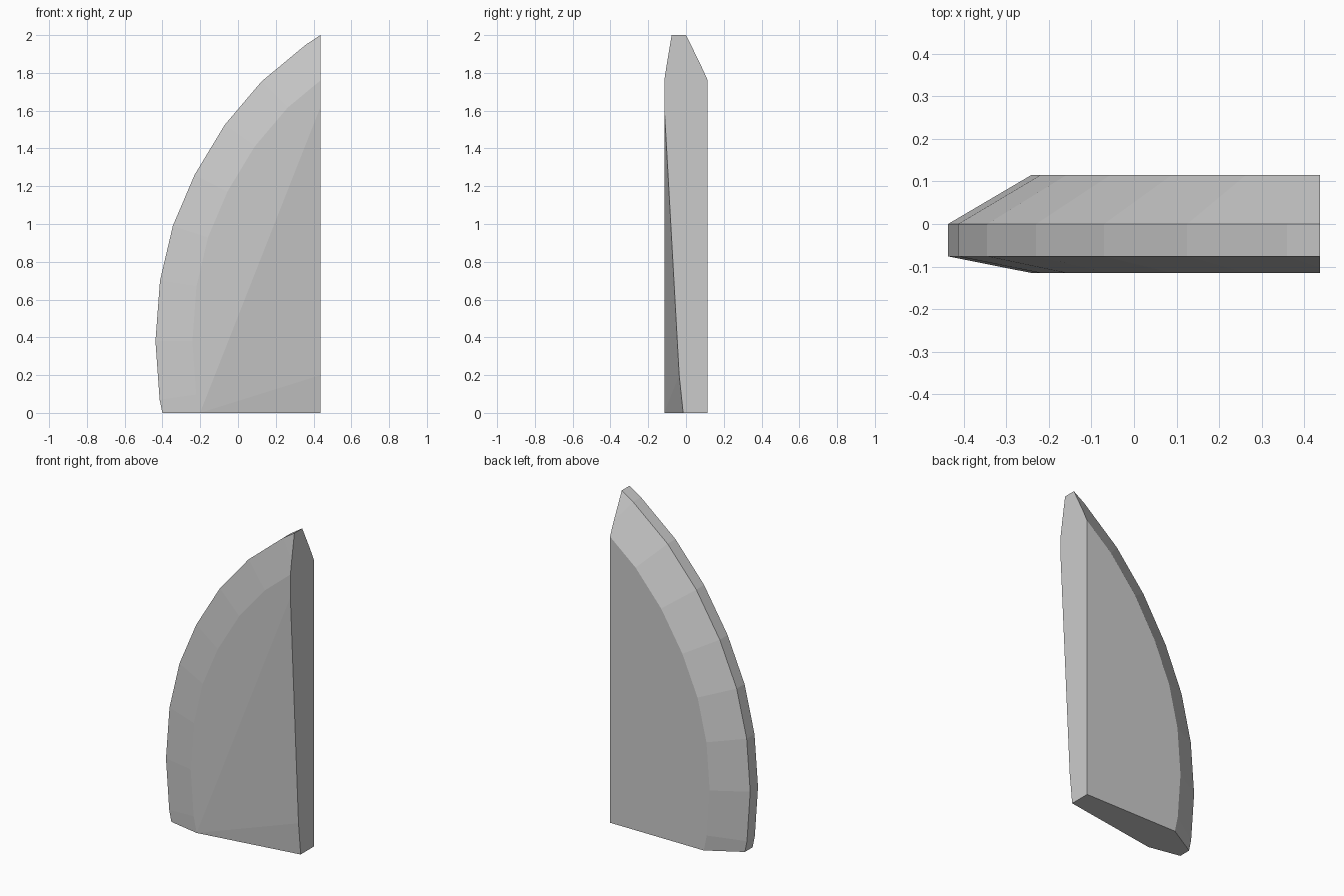
import bpy, bmesh
from mathutils import Vector

if "Cube" in bpy.data.objects:
    bpy.data.objects.remove(bpy.data.objects["Cube"])

SIDE = 0.437      # x of the flat side
BEVEL = 0.195     # width of the sloped border

# curved outline (x, z), running a little past the two straight cuts
outline = [(-0.35, -0.24), (-0.415, 0.07), (-0.437, 0.38), (-0.413, 0.70),
           (-0.345, 0.99), (-0.23, 1.26), (-0.07, 1.525), (0.125, 1.755),
           (0.36, 1.95), (0.62, 2.12)]


def inset(pts, d):
    """Mitred parallel copy of an open path, moved to its right."""
    pts = [Vector(p) for p in pts]
    dirs = [(b - a).normalized() for a, b in zip(pts, pts[1:])]
    norms = [Vector((t.y, -t.x)) for t in dirs]
    norms = [norms[0]] + norms + [norms[-1]]
    return [p + (m + n) * d / (1 + m.dot(n))
            for p, m, n in zip(pts, norms, norms[1:])]


def hull(points):
    bm = bmesh.new()
    for p in points:
        bm.verts.new(p)
    res = bmesh.ops.convex_hull(bm, input=bm.verts[:])
    loose = [v for v in bm.verts if not v.link_faces]
    bmesh.ops.delete(bm, geom=loose, context='VERTS')
    return bm


# rim band, inset front and back faces, and far corners
inner = inset(outline, BEVEL) + [Vector((1.0, -0.5))]
points = [(x, y, z) for x, z in outline for y in (-0.076, 0.0)]
points += [(x, y, z) for x, z in inner for y in (-0.115, 0.115)]
bm = hull(points)

# straight cuts: flat side and base
for co, no in (((SIDE, 0, 0), (1, 0, 0)), ((0, 0, 0), (0, 0, -1))):
    bmesh.ops.bisect_plane(bm, geom=bm.verts[:] + bm.edges[:] + bm.faces[:],
                           plane_co=co, plane_no=no, clear_outer=True)
points = [v.co.copy() for v in bm.verts]
bm.free()


# the front tapers inward toward the lower side corner
def on_front_side(p):
    return p.x > SIDE - 0.001 and p.y < -0.01 and p.z < 1.6


def on_front_base(p):
    return p.z < 0.001 and p.y < -0.08 and p.x > -0.15


points = [p for p in points if not on_front_side(p) and not on_front_base(p)]
# lower side corners (back, and pulled-in front)
points += [Vector((SIDE, 0.115, 0)), Vector((SIDE, -0.036, 0.2)),
           Vector((SIDE, -0.015, 0))]
bm = hull(points)
bmesh.ops.remove_doubles(bm, verts=bm.verts[:], dist=0.0005)
bmesh.ops.dissolve_limit(bm, angle_limit=0.01, verts=bm.verts[:],
                         edges=bm.edges[:])
bmesh.ops.recalc_face_normals(bm, faces=bm.faces[:])

mesh = bpy.data.meshes.new("curved_panel")
bm.to_mesh(mesh)
bm.free()
panel = bpy.data.objects.new("curved_panel", mesh)
bpy.context.collection.objects.link(panel)
